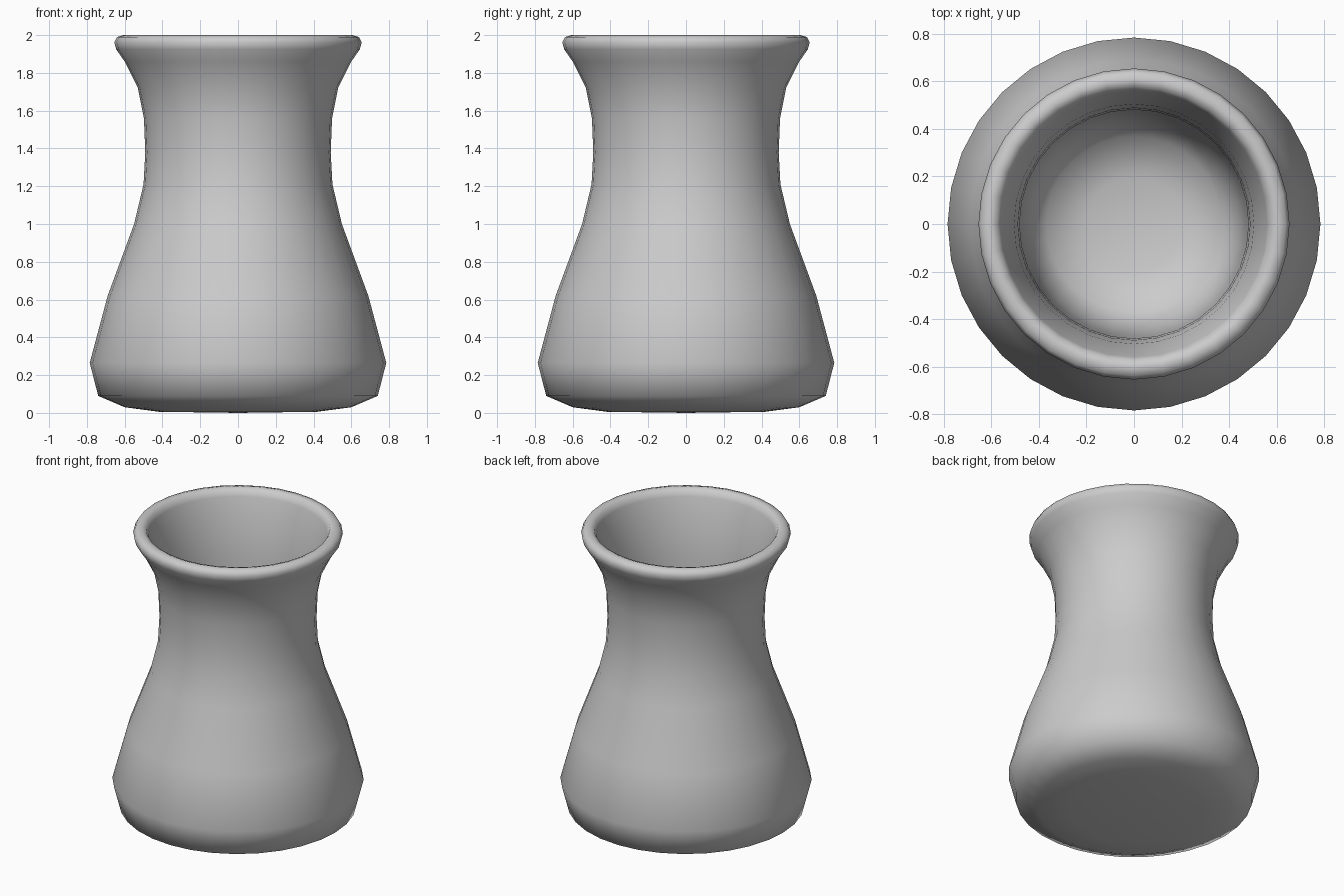
import bpy, bmesh, math

if "Cube" in bpy.data.objects:
    bpy.data.objects.remove(bpy.data.objects["Cube"])

SEGMENTS = 32

# Outer wall, base to lip (radius, height)
outer = [(0.42, 0.006), (0.60, 0.03), (0.74, 0.09), (0.785, 0.265),
         (0.69, 0.62), (0.55, 1.00), (0.50, 1.21), (0.491, 1.38),
         (0.498, 1.56), (0.53, 1.72), (0.60, 1.86), (0.645, 1.925),
         (0.655, 1.962), (0.64, 1.99), (0.605, 2.0)]
# Inner wall, lip to floor
inner = [(0.575, 1.99), (0.56, 1.95), (0.535, 1.85), (0.505, 1.72),
         (0.489, 1.56), (0.482, 1.38), (0.478, 1.0), (0.47, 0.6),
         (0.445, 0.3), (0.37, 0.15), (0.2, 0.1)]


def lathe(name, profile, bottom_z, floor_z):
    """Spin a profile round z and close both ends with fans."""
    bm = bmesh.new()
    rings = []
    for r, z in profile:
        rings.append([bm.verts.new((r * math.cos(a), r * math.sin(a), z))
                      for a in (2 * math.pi * i / SEGMENTS for i in range(SEGMENTS))])
    bottom = bm.verts.new((0, 0, bottom_z))
    floor = bm.verts.new((0, 0, floor_z))
    for i in range(SEGMENTS):
        j = (i + 1) % SEGMENTS
        for a, b in zip(rings, rings[1:]):
            bm.faces.new((a[i], a[j], b[j], b[i]))
        bm.faces.new((bottom, rings[0][j], rings[0][i]))
        bm.faces.new((floor, rings[-1][i], rings[-1][j]))
    bmesh.ops.recalc_face_normals(bm, faces=bm.faces)
    for f in bm.faces:
        f.smooth = True
    mesh = bpy.data.meshes.new(name)
    bm.to_mesh(mesh)
    bm.free()
    obj = bpy.data.objects.new(name, mesh)
    bpy.context.collection.objects.link(obj)
    return obj


# Flared vase with rolled lip and rounded inside floor
lathe("vase", outer + inner, 0.0, 0.09)
